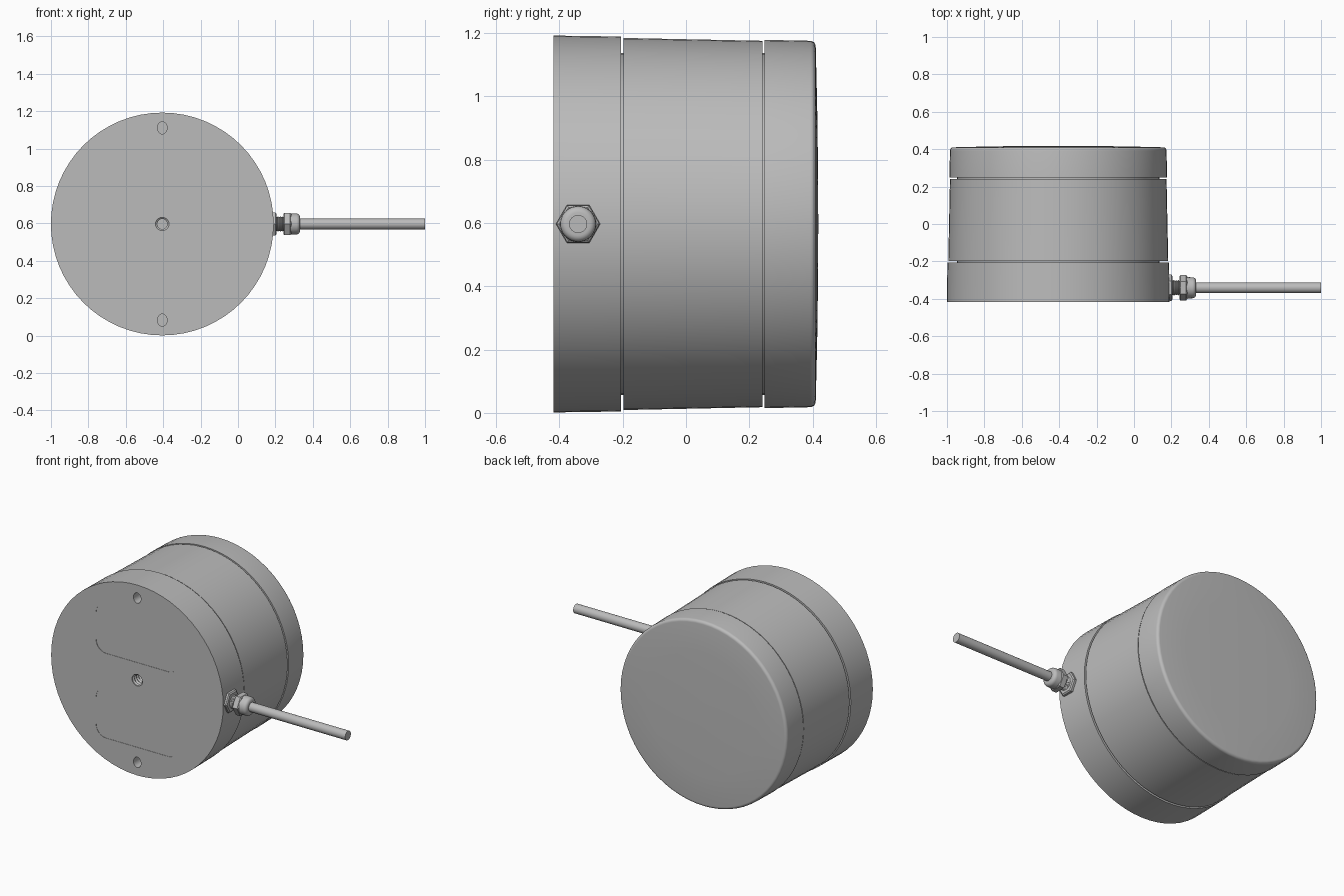
import bpy, bmesh, math
from mathutils import Matrix, Vector

if "Cube" in bpy.data.objects:
    bpy.data.objects.remove(bpy.data.objects["Cube"])

CX, CZ = -0.405, 0.597          # axis of the drum body
GY = -0.341                     # y position of the cable gland

grey = bpy.data.materials.new("light grey")
grey.diffuse_color = (0.5, 0.5, 0.5, 1)
grey.use_nodes = True
grey.node_tree.nodes["Principled BSDF"].inputs["Base Color"].default_value = grey.diffuse_color


def finish(bm, name):
    bmesh.ops.recalc_face_normals(bm, faces=bm.faces)
    me = bpy.data.meshes.new(name)
    bm.to_mesh(me)
    bm.free()
    me.materials.append(grey)
    ob = bpy.data.objects.new(name, me)
    bpy.context.collection.objects.link(ob)
    return ob


def select(ob):
    bpy.ops.object.select_all(action='DESELECT')
    ob.select_set(True)
    bpy.context.view_layer.objects.active = ob


def smooth(ob, angle=30):
    select(ob)
    bpy.ops.object.shade_smooth_by_angle(angle=math.radians(angle))


def lathe(name, profile, axis, centre, sides=64, stretch=1.0):
    """Solid of revolution from (position along axis, radius) points."""
    bm = bmesh.new()
    rings = []
    for p, r in profile:
        ring = []
        for i in range(sides):
            a = 2 * math.pi * i / sides
            u, v = r * math.cos(a), r * math.sin(a) * stretch
            co = Vector((u, p, v)) if axis == 'Y' else Vector((p, u, v))
            ring.append(bm.verts.new(co + Vector(centre)))
        rings.append(ring)
    for a, b in zip(rings, rings[1:]):
        for i in range(sides):
            j = (i + 1) % sides
            bm.faces.new((a[i], a[j], b[j], b[i]))
    bm.faces.new(rings[0])
    bm.faces.new(rings[-1])
    return finish(bm, name)


def rounded_panel(name, x, z, hw, hh, rad, y0, y1):
    """Rounded rectangle in the front plane, extruded along y."""
    bm = bmesh.new()
    pts = []
    for k, (sx, sz) in enumerate(((1, 1), (-1, 1), (-1, -1), (1, -1))):
        for i in range(7):
            a = math.pi / 2 * (k + i / 6)
            pts.append((x + sx * (hw - rad) + rad * math.cos(a),
                        z + sz * (hh - rad) + rad * math.sin(a)))
    face = bm.faces.new([bm.verts.new((px, y0, pz)) for px, pz in pts])
    ext = bmesh.ops.extrude_face_region(bm, geom=[face])
    bmesh.ops.translate(bm, vec=(0, y1 - y0, 0),
                        verts=[e for e in ext['geom'] if isinstance(e, bmesh.types.BMVert)])
    return finish(bm, name)


def cut(ob, cutter):
    cutter.hide_render = True
    mod = ob.modifiers.new("cut", 'BOOLEAN')
    mod.operation = 'DIFFERENCE'
    mod.solver = 'EXACT'
    mod.object = cutter
    select(ob)
    bpy.ops.object.modifier_apply(modifier=mod.name)
    bpy.data.objects.remove(cutter)


axis_c = (CX, 0, CZ)

# Front cover, with bolt holes, threaded centre hole and two shallow recesses
cover = lathe("front_cover", [(-0.418, 0.5955), (-0.205, 0.5925)], 'Y', axis_c)
for s in (1, -1):
    cut(cover, lathe("bolt_hole", [(-0.45, 0.026), (-0.3, 0.026)], 'Y',
                     (CX, 0, CZ + s * 0.514), 24, 1.25))
    cut(cover, rounded_panel("recess", CX, CZ + s * 0.265, 0.285, 0.155, 0.07,
                             -0.45, -0.416))
thread = [(-0.45, 0.036), (-0.412, 0.036)]
for i in range(6):
    y = -0.405 + i * 0.02
    thread += [(y, 0.027), (y + 0.01, 0.034)]
cut(cover, lathe("centre_hole", thread, 'Y', axis_c, 24))
smooth(cover)

# Core seen at the bottom of the two grooves
smooth(lathe("inner_core", [(-0.21, 0.54), (0.26, 0.54)], 'Y', axis_c))

# Middle shell
smooth(lathe("middle_shell", [(-0.197, 0.588), (0.241, 0.579)], 'Y', axis_c))

# Back cap with rounded rim and very slight dome
back = [(0.248, 0.582), (0.392, 0.579)]
for i in range(1, 7):
    a = math.pi / 2 * i / 6
    back.append((0.392 + 0.018 * math.sin(a), 0.561 + 0.018 * math.cos(a)))
back += [(0.4145, 0.38), (0.417, 0.2), (0.418, 0.03)]
smooth(lathe("back_cap", back, 'Y', axis_c))

# Cable gland: hex base, thread, hex nut, domed cap
gland_c = (0, GY, CZ)
smooth(lathe("gland_base", [(0.15, 0.066), (0.185, 0.070), (0.200, 0.070), (0.206, 0.062)],
             'X', gland_c, 6))
ridges = [(0.2, 0.036)]
for i in range(5):
    ridges += [(0.205 + i * 0.009, 0.036), (0.2095 + i * 0.009, 0.041)]
smooth(lathe("gland_thread", ridges + [(0.255, 0.036)], 'X', gland_c, 32))
smooth(lathe("gland_nut", [(0.243, 0.060), (0.248, 0.068), (0.279, 0.068), (0.285, 0.060)],
             'X', gland_c, 6))
cap = [(0.242, 0.054), (0.246, 0.058), (0.312, 0.056)]
for i in range(1, 6):
    a = math.pi / 2 * i / 5
    cap.append((0.312 + 0.02 * math.sin(a), 0.036 + 0.02 * math.cos(a)))
smooth(lathe("gland_cap", cap, 'X', gland_c, 40))

# Cable
smooth(lathe("cable", [(0.3, 0.0285), (1.0, 0.0285)], 'X', gland_c, 32))
